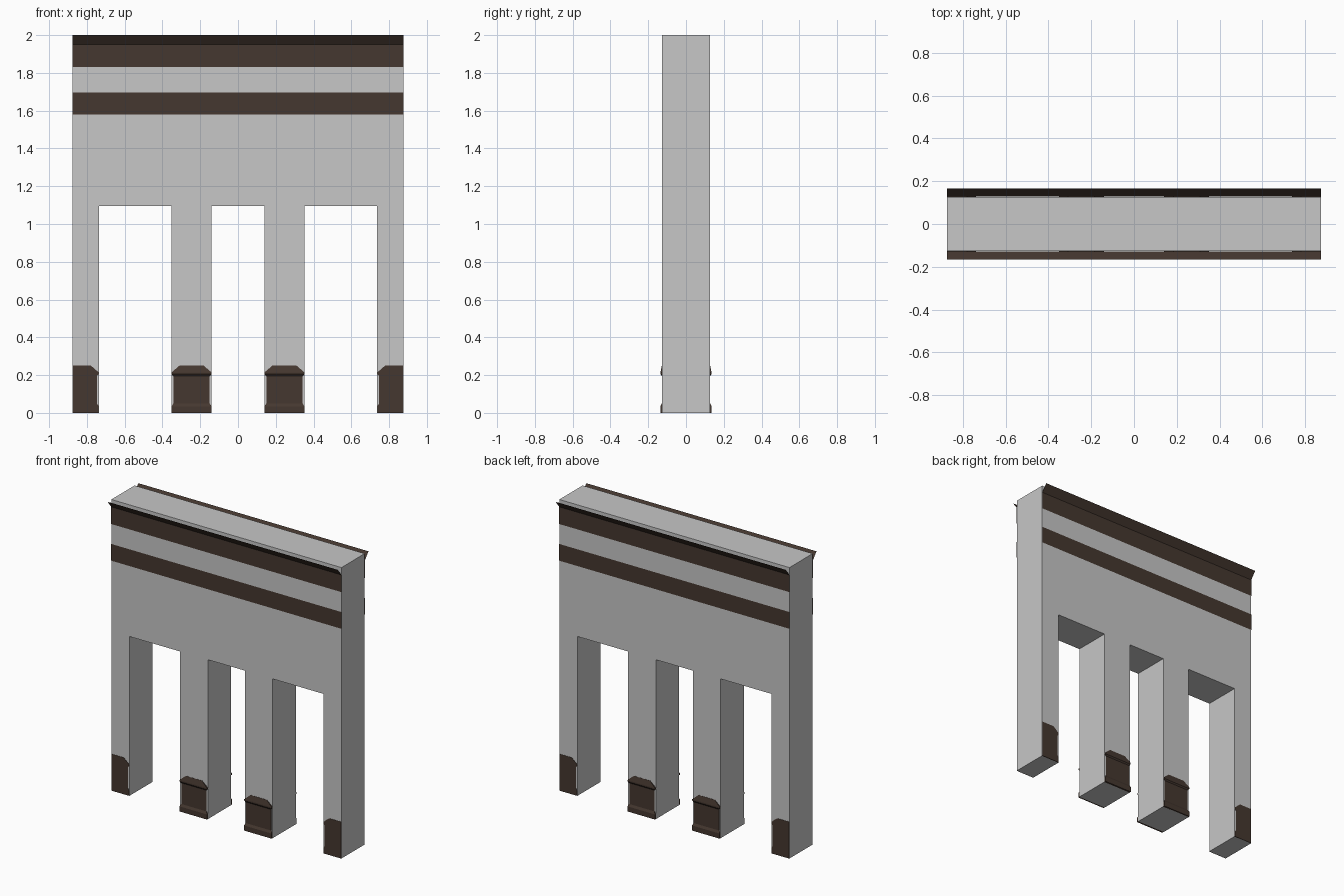
import bpy, bmesh

if "Cube" in bpy.data.objects:
    bpy.data.objects.remove(bpy.data.objects["Cube"])

def material(name, rgb):
    m = bpy.data.materials.new(name)
    m.diffuse_color = (*rgb, 1)
    m.use_nodes = True
    m.node_tree.nodes["Principled BSDF"].inputs["Base Color"].default_value = m.diffuse_color
    return m

PLASTER = material("grey plaster", (0.57, 0.57, 0.57))
WOOD = material("dark brown trim", (0.06, 0.039, 0.029))

HX, HY, TOP = 0.875, 0.126, 2.0     # wall half length, half depth, height
FACE = HY + 0.0015                  # trim sits just proud of the wall

def finish(name, bm, mat):
    bmesh.ops.recalc_face_normals(bm, faces=bm.faces)
    me = bpy.data.meshes.new(name)
    bm.to_mesh(me)
    bm.free()
    me.materials.append(mat)
    ob = bpy.data.objects.new(name, me)
    bpy.context.collection.objects.link(ob)
    return ob

# Wall with three openings: half outline mirrored, then extruded in depth
half = [(0.14, 1.095), (0.14, 0), (0.352, 0), (0.352, 1.095),
        (0.737, 1.095), (0.737, 0), (HX, 0), (HX, TOP)]
outline = half + [(-x, z) for x, z in reversed(half)]
bm = bmesh.new()
face = bm.faces.new([bm.verts.new((x, -HY, z)) for x, z in outline])
ext = bmesh.ops.extrude_face_region(bm, geom=[face])
bmesh.ops.translate(bm, vec=(0, 2 * HY, 0),
                    verts=[v for v in ext["geom"] if isinstance(v, bmesh.types.BMVert)])
finish("wall", bm, PLASTER)

# Open strips running along the wall, from a (depth, height) profile
def strip(name, side, profile):
    bm = bmesh.new()
    rows = [[bm.verts.new((x, side * y, z)) for x in (-HX, HX)] for y, z in profile]
    for a, b in zip(rows, rows[1:]):
        q = (a[0], a[1], b[1], b[0])
        bm.faces.new(q if side < 0 else q[::-1])
    me = bpy.data.meshes.new(name)
    bm.to_mesh(me)
    bm.free()
    me.materials.append(WOOD)
    bpy.context.collection.objects.link(bpy.data.objects.new(name, me))

for side, label in ((-1, "front"), (1, "back")):
    strip(label + "_lower_band", side, [(FACE, 1.58), (FACE, 1.695)])
    strip(label + "_cornice", side, [(FACE, 1.832), (FACE, 1.95), (0.167, TOP)])

# Pillar bases: stacked sections of (height, inset from pillar edge, projection)
SECTIONS = [(0, 0.001, 0.010), (0.035, 0.001, 0.010), (0.05, 0.01, 0.0015),
            (0.195, 0.01, 0.0015), (0.205, 0.001, 0.009), (0.215, 0.001, 0.009),
            (0.252, 0.044, 0.0015)]

def base(name, x0, x1, side, outer):
    # outer: 0 for middle pillars, -1 / 1 where the wall end cuts the base flat
    bm = bmesh.new()
    rings = []
    for z, inset, out in SECTIONS:
        a = x0 + (0.001 if outer < 0 else inset)
        b = x1 - (0.001 if outer > 0 else inset)
        y = HY + (0.002 if outer else out)
        rings.append([bm.verts.new((px, side * py, z)) for px, py in
                      ((a, HY - 0.003), (a, y), (b, y), (b, HY - 0.003))])
    for r, s in zip(rings, rings[1:]):
        for i in range(4):
            j = (i + 1) % 4
            bm.faces.new((r[i], r[j], s[j], s[i]))
    bm.faces.new(rings[0])
    bm.faces.new(rings[-1])
    finish(name, bm, WOOD)

for side, label in ((-1, "front"), (1, "back")):
    base(label + "_left_end_base", -HX, -0.737, side, -1)
    base(label + "_left_pillar_base", -0.352, -0.14, side, 0)
    base(label + "_right_pillar_base", 0.14, 0.352, side, 0)
    base(label + "_right_end_base", 0.737, HX, side, 1)
